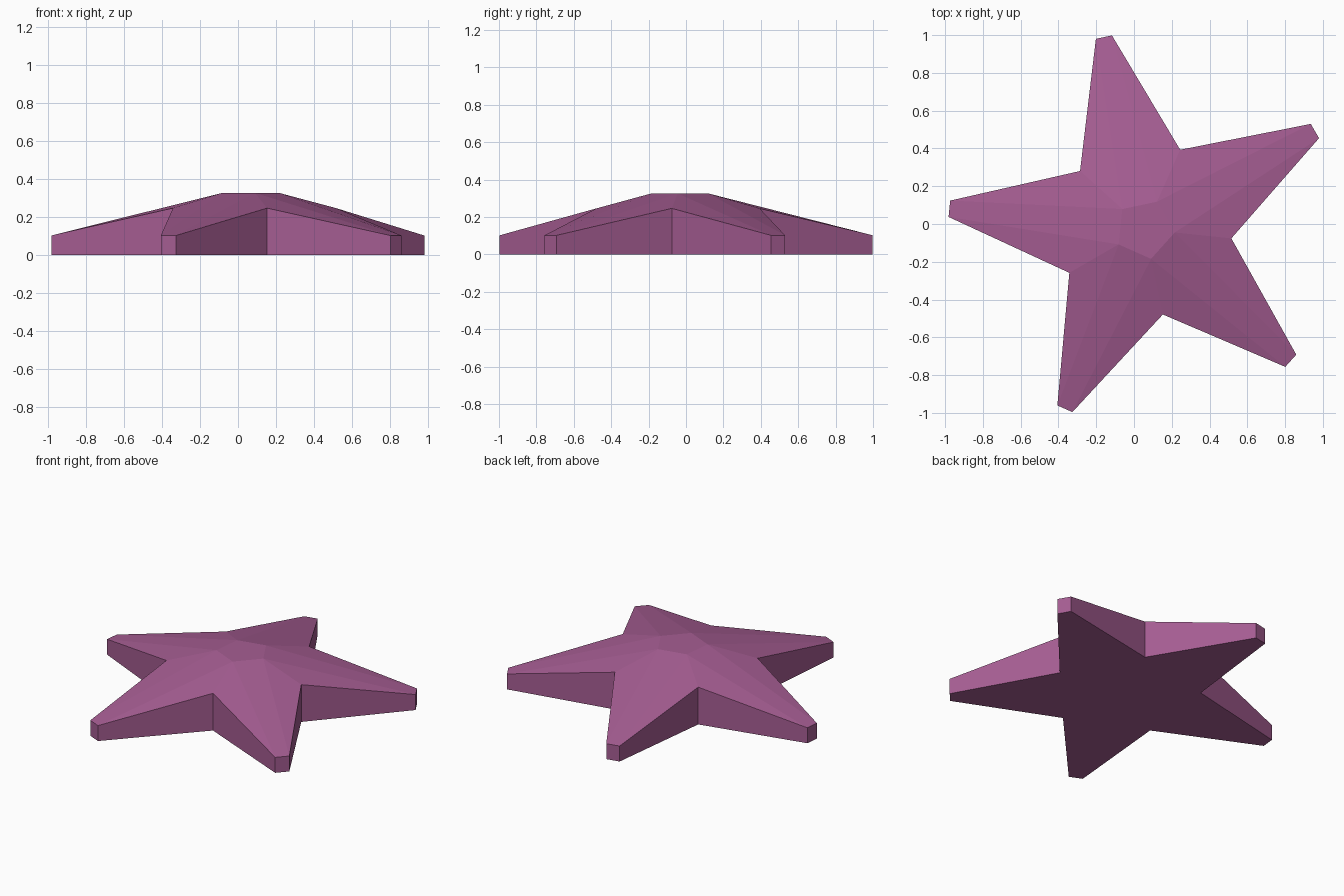
import bpy, bmesh
from math import radians, cos, sin, atan2

if "Cube" in bpy.data.objects:
    bpy.data.objects.remove(bpy.data.objects["Cube"])

CX, CY = 0.057, -0.028          # star centre
TIP_R, NOTCH_R, CROWN_R = 1.041, 0.461, 0.16
TIP_Z, NOTCH_Z, CROWN_Z = 0.102, 0.246, 0.326
START = radians(66)             # direction of the first notch
STEP = radians(72)
HALF_TIP = atan2(0.0435, 1.04)  # half angle of the blunt tips

purple = bpy.data.materials.new("purple")
purple.diffuse_color = (0.38, 0.11, 0.29, 1)
purple.use_nodes = True
purple.node_tree.nodes["Principled BSDF"].inputs["Base Color"].default_value = purple.diffuse_color

bm = bmesh.new()


def vert(r, a, z):
    return bm.verts.new((CX + r * cos(a), CY + r * sin(a), z))


# outline rings (bottom and top) plus the flat central crown
bottom, top, crown = [], [], []
for i in range(5):
    a = START + i * STEP
    crown.append(vert(CROWN_R, a, CROWN_Z))
    for r, ang, z in ((NOTCH_R, a, NOTCH_Z),
                      (TIP_R, a + STEP / 2 - HALF_TIP, TIP_Z),
                      (TIP_R, a + STEP / 2 + HALF_TIP, TIP_Z)):
        bottom.append(vert(r, ang, 0))
        top.append(vert(r, ang, z))

# base, crown and side walls
bm.faces.new(bottom[::-1])
bm.faces.new(crown)
n = len(top)
for i in range(n):
    j = (i + 1) % n
    bm.faces.new((bottom[i], bottom[j], top[j], top[i]))

# each arm: sloping ridge plane with a facet on either side
for i in range(5):
    c0, c1 = crown[i], crown[(i + 1) % 5]
    n0, t0, t1, n1 = (top[(3 * i + k) % n] for k in range(4))
    bm.faces.new((c0, t0, t1, c1))
    bm.faces.new((c0, n0, t0))
    bm.faces.new((c1, t1, n1))

bmesh.ops.recalc_face_normals(bm, faces=bm.faces)
mesh = bpy.data.meshes.new("star")
bm.to_mesh(mesh)
bm.free()
mesh.materials.append(purple)
star = bpy.data.objects.new("starfish_body", mesh)
bpy.context.collection.objects.link(star)
